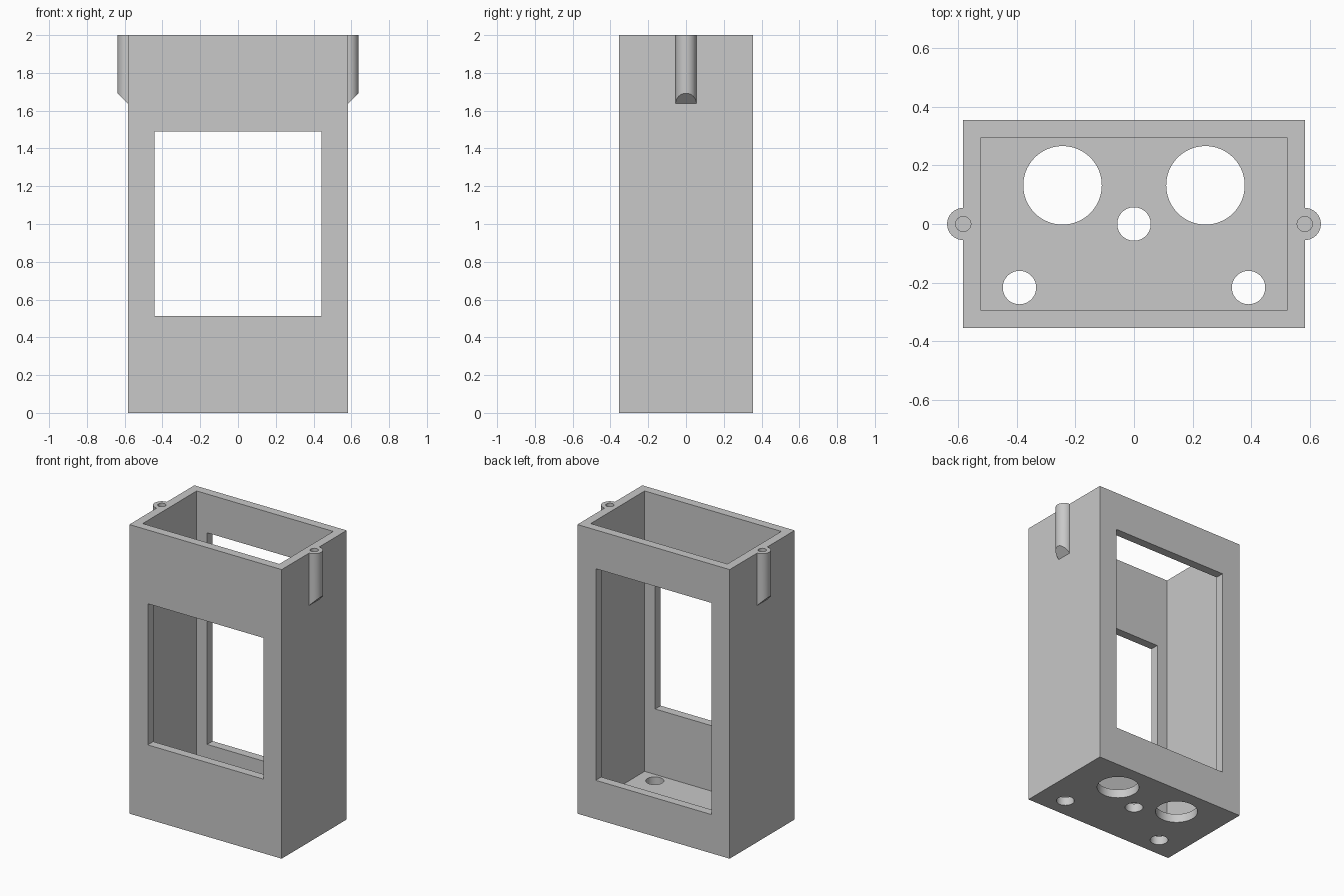
import bpy, bmesh
from mathutils import Matrix, Vector

if "Cube" in bpy.data.objects:
    bpy.data.objects.remove(bpy.data.objects["Cube"])

W, D, H, WALL = 0.583, 0.355, 2.0, 0.06   # half width, half depth, height, wall

grey = bpy.data.materials.new("grey_plastic")
grey.diffuse_color = (0.58, 0.58, 0.58, 1)
grey.use_nodes = True
grey.node_tree.nodes["Principled BSDF"].inputs["Base Color"].default_value = grey.diffuse_color


def make(name, bm):
    bmesh.ops.recalc_face_normals(bm, faces=bm.faces)
    mesh = bpy.data.meshes.new(name)
    bm.to_mesh(mesh)
    bm.free()
    mesh.materials.append(grey)
    ob = bpy.data.objects.new(name, mesh)
    bpy.context.collection.objects.link(ob)
    return ob


def box(name, lo, hi):
    lo, hi = Vector(lo), Vector(hi)
    bm = bmesh.new()
    bmesh.ops.create_cube(bm, size=1, matrix=Matrix.Translation((lo + hi) / 2)
                          @ Matrix.Diagonal((*(hi - lo), 1)))
    return make(name, bm)


def cylinder(name, x, y, r, z0, z1, sides=48, chamfer=False):
    bm = bmesh.new()
    bmesh.ops.create_cone(bm, cap_ends=True, segments=sides, radius1=r, radius2=r,
                          depth=z1 - z0, matrix=Matrix.Translation((x, y, (z0 + z1) / 2)))
    if chamfer:  # 45 degree underside rising away from the wall
        for v in bm.verts:
            if v.co.z < (z0 + z1) / 2:
                v.co.z = z0 + abs(v.co.x) - W
    return make(name, bm)


def combine(target, tool, operation):
    mod = target.modifiers.new(tool.name, 'BOOLEAN')
    mod.operation, mod.solver, mod.object = operation, 'EXACT', tool
    bpy.context.view_layer.objects.active = target
    bpy.ops.object.modifier_apply(modifier=mod.name)
    bpy.data.objects.remove(tool)


# Enclosure body, slightly overlong until the rim is trimmed
case = box("enclosure", (-W, -D, 0), (W, D, H + 0.05))

# Screw bosses on both sides
for s in (-1, 1):
    combine(case, cylinder("screw_boss", s * W, 0, 0.055, 1.637, H + 0.05, 48, True), 'UNION')

# Flat rim and hollow interior
combine(case, box("rim_trim", (-1, -1, H), (1, 1, H + 0.2)), 'DIFFERENCE')
combine(case, box("cavity", (-W + WALL, -D + WALL, WALL), (W - WALL, D - WALL, H + 0.1)), 'DIFFERENCE')

# Front and back windows
combine(case, box("front_window", (-0.442, -D - 0.1, 0.513), (0.442, -D + 0.2, 1.49)), 'DIFFERENCE')
combine(case, box("back_window", (-0.442, D - 0.2, 0.268), (0.442, D + 0.1, 1.732)), 'DIFFERENCE')

# Floor holes
for x, y, r in ((-0.244, 0.132, 0.134), (0.244, 0.132, 0.134), (0, 0, 0.057),
                (-0.391, -0.217, 0.057), (0.391, -0.217, 0.057)):
    combine(case, cylinder("floor_hole", x, y, r, -0.1, 0.2, 64), 'DIFFERENCE')

# Blind screw holes in the bosses
for s in (-1, 1):
    combine(case, cylinder("screw_hole", s * W, 0, 0.026, 1.72, H + 0.1, 32), 'DIFFERENCE')

# Smooth the round surfaces, keep the edges crisp
bpy.ops.object.select_all(action='DESELECT')
case.select_set(True)
bpy.context.view_layer.objects.active = case
bpy.ops.object.shade_smooth_by_angle(angle=0.52)
